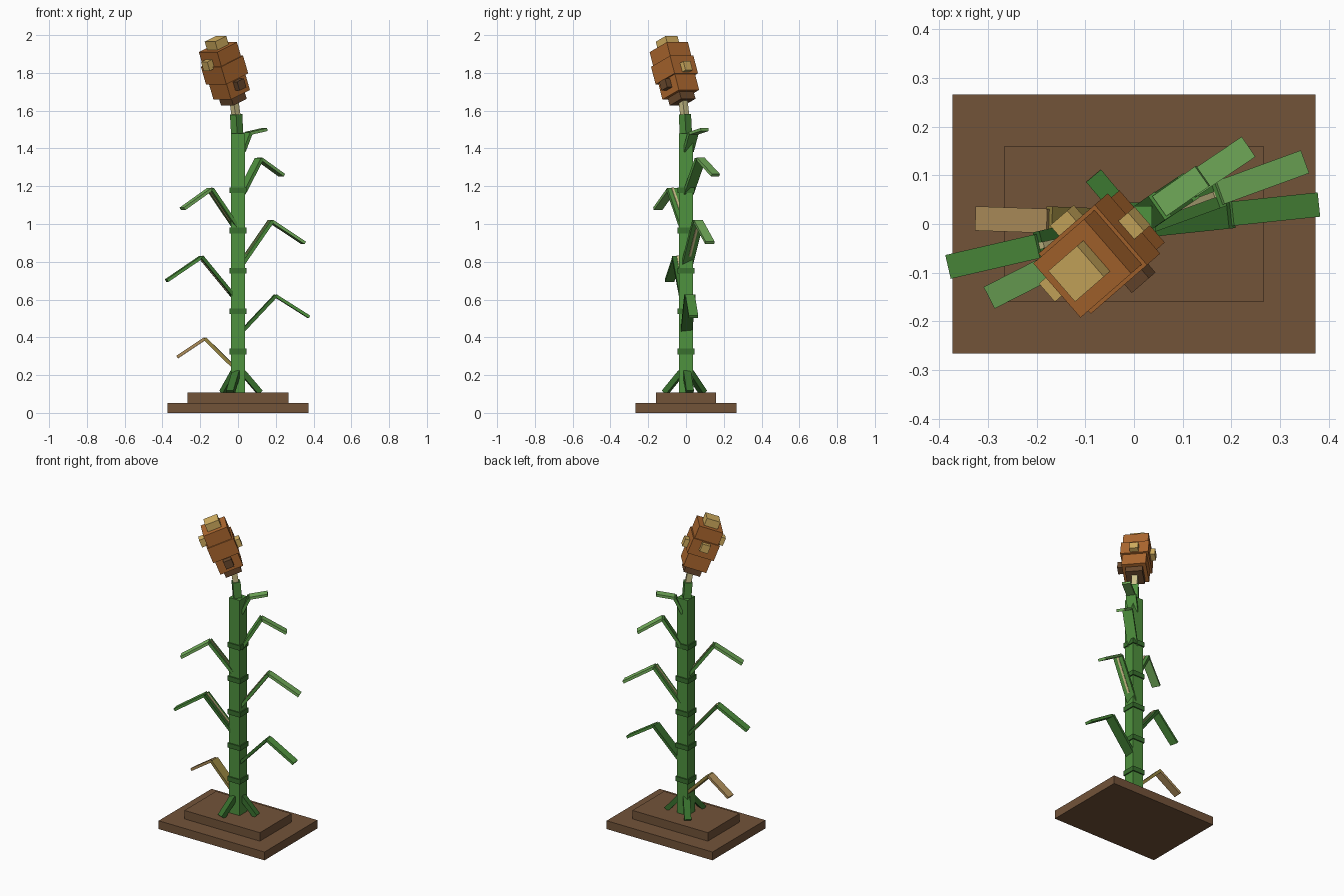
import bpy
from math import radians, cos, sin
from mathutils import Matrix, Vector

if "Cube" in bpy.data.objects:
    bpy.data.objects.remove(bpy.data.objects["Cube"], do_unlink=True)


def material(name, rgb):
    """Make a flat material from a hex colour."""
    lin = [((int(rgb[i:i + 2], 16) / 255 + 0.055) / 1.055) ** 2.4 for i in (0, 2, 4)]
    m = bpy.data.materials.new(name)
    m.use_nodes = True
    m.diffuse_color = (*lin, 1)
    bsdf = next(n for n in m.node_tree.nodes if n.type == 'BSDF_PRINCIPLED')
    bsdf.inputs["Base Color"].default_value = (*lin, 1)
    return m


SOIL = material("soil brown", "725339")
STALK = material("stalk green", "4f923e")
DARK = material("dark green", "38702d")
LEAF = material("leaf green", "74b05c")
DRY = material("dry leaf tan", "ad8d5a")
OLIVE = material("dry olive", "94823f")
HEAD = material("seed head brown", "b06a30")
BARK = material("dark brown", "6b4a2e")
TAN = material("seed tan", "d6b262")
PALE = material("pale rib", "cfc48c")


def box(name, size, mat, centre=(0, 0, 0), frame=Matrix()):
    """A cuboid whose vertices are placed in the given frame."""
    bpy.ops.mesh.primitive_cube_add(size=1)
    ob = bpy.context.object
    ob.name = name
    ob.data.transform(frame @ Matrix.Translation(centre) @ Matrix.Diagonal((*size, 1)))
    ob.data.materials.append(mat)
    return ob


def beam(name, p, q, width, thick, mat):
    """A cuboid from p to q, its width kept level."""
    p, q = Vector(p), Vector(q)
    along = (q - p).normalized()
    side = Vector((0, 0, 1)).cross(along).normalized()
    up = along.cross(side)
    frame = Matrix((along, side, up)).transposed().to_4x4()
    frame.translation = (p + q) / 2
    return box(name, ((q - p).length, width, thick), mat, frame=frame)


def polar(angle, r, z):
    a = radians(angle)
    return Vector((r * cos(a), r * sin(a), z))


# Stepped ground
box("ground_slab", (0.747, 0.533, 0.053), SOIL, (0, 0, 0.0265))
box("ground_mound", (0.533, 0.32, 0.054), SOIL, (0, 0, 0.08))

# Stalk with raised joints
box("stalk", (0.074, 0.074, 1.375), STALK, (0, 0, 0.7925))
for i in range(5):
    box(f"stalk_joint_{i + 1}", (0.088, 0.088, 0.03), DARK, (0, 0, 0.325 + 0.2135 * i))

# Prop roots
for i, angle in enumerate((10, 130, 250)):
    beam(f"prop_root_{i + 1}", polar(angle, 0.025, 0.215), polar(angle, 0.118, 0.108),
         0.04, 0.03, DARK)

# Bent leaves: angle, start, bend and tip (radius, height), colours, rib
leaves = [
    (178, (0.02, 0.24), (0.175, 0.393), (0.322, 0.295), OLIVE, DRY, False),
    (6, (0.02, 0.43), (0.2, 0.62), (0.378, 0.508), DARK, STALK, False),
    (193, (0.01, 0.6), (0.2, 0.825), (0.388, 0.7), DARK, STALK, True),
    (20, (0.02, 0.79), (0.185, 1.015), (0.37, 0.9), STALK, LEAF, True),
    (207, (0.01, 0.98), (0.165, 1.185), (0.33, 1.08), STALK, LEAF, True),
    (34, (0.02, 1.16), (0.135, 1.345), (0.28, 1.258), STALK, LEAF, False),
    (35, (0.02, 1.385), (0.065, 1.48), (0.172, 1.5), STALK, LEAF, False),
]
for i, (angle, a, b, c, low_mat, tip_mat, rib) in enumerate(leaves):
    start, bend, tip = (polar(angle, *rz) for rz in (a, b, c))
    beam(f"leaf_base_{i + 1}", start, bend, 0.06, 0.018, low_mat)
    beam(f"leaf_tip_{i + 1}", bend, tip, 0.05, 0.016, tip_mat)
    if rib:
        beam(f"leaf_rib_{i + 1}", start.lerp(bend, 0.2), bend, 0.013, 0.025, PALE)

# Neck bending towards the head
beam("neck_lower", (-0.004, 0, 1.47), (-0.01, -0.006, 1.58), 0.046, 0.046, STALK)
beam("neck_upper", (-0.01, -0.006, 1.57), (-0.022, -0.016, 1.66), 0.034, 0.034, PALE)

# Tilted seed head, stacked along its own axis
tilt = (Matrix.Translation((-0.022, -0.018, 1.645))
        @ Matrix.Rotation(radians(41), 4, 'Z') @ Matrix.Rotation(radians(-21), 4, 'Y'))
z = 0
for name, width, height, mat in (
        ("head_collar", 0.1, 0.042, BARK), ("head_lower", 0.142, 0.09, HEAD),
        ("head_middle", 0.164, 0.1, HEAD), ("head_upper", 0.148, 0.08, HEAD),
        ("head_tip", 0.084, 0.047, TAN)):
    box(name, (width, width, height), mat, (0, 0, z + height / 2), tilt)
    z += height

# Seeds set in the sides of the head
for name, mat, centre in (
        ("seed_back", TAN, (0.085, 0, 0.165)), ("seed_left", TAN, (0, 0.085, 0.2)),
        ("seed_front", TAN, (-0.085, 0.01, 0.245)), ("seed_dark", BARK, (0, -0.08, 0.1))):
    box(name, (0.05, 0.05, 0.05), mat, centre, tilt)
